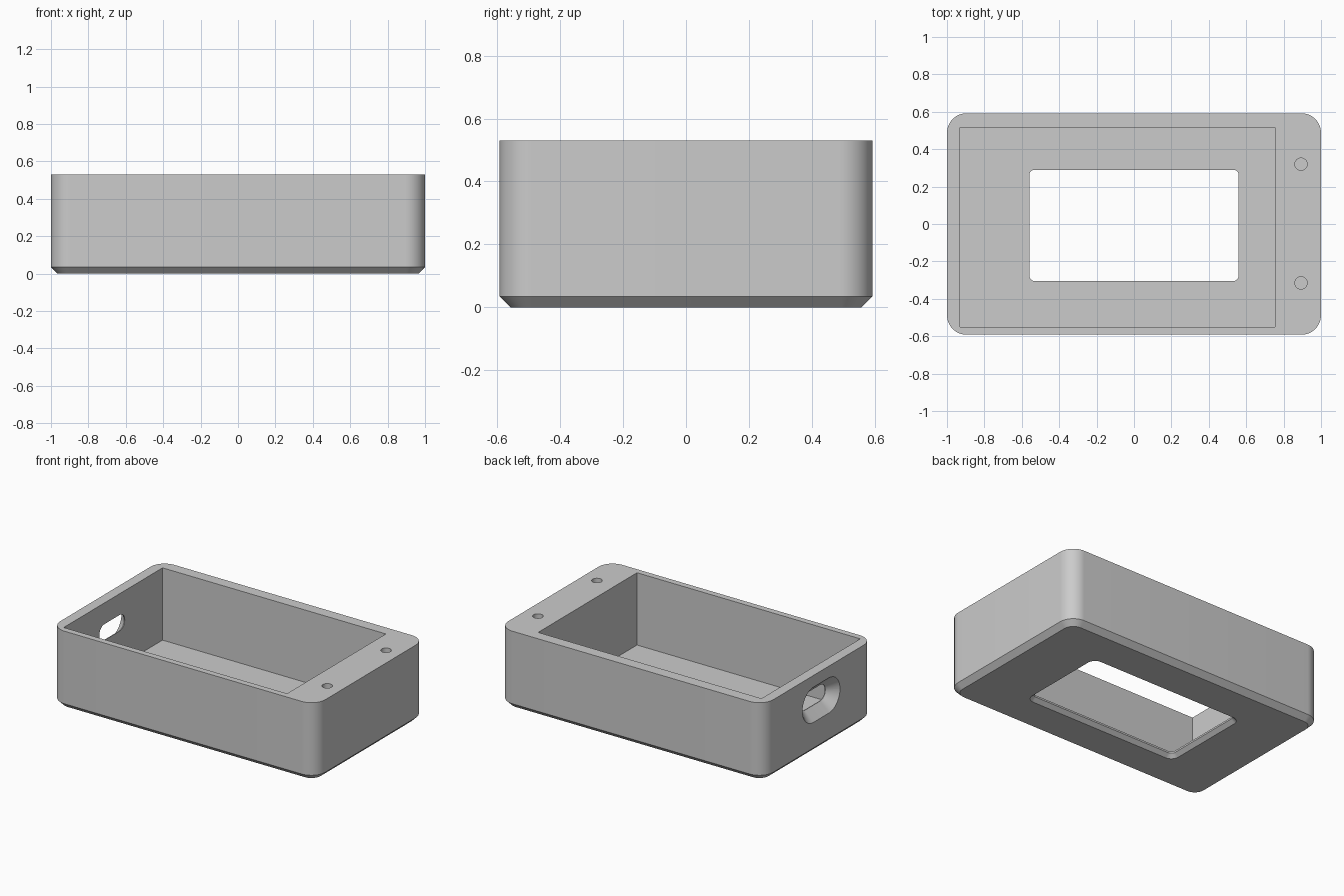
import bpy
import bmesh
from math import cos, sin, pi, radians
from mathutils import Matrix

cube = bpy.data.objects.get("Cube")
if cube:
    bpy.data.objects.remove(cube, do_unlink=True)

grey = bpy.data.materials.new("light grey plastic")
grey.use_nodes = True
colour = (0.6, 0.6, 0.6, 1)
grey.diffuse_color = colour
grey.node_tree.nodes["Principled BSDF"].inputs["Base Color"].default_value = colour

HEIGHT = 0.53
FLOOR = 0.037


def rounded_rect(x0, x1, y0, y1, r, steps=14):
    """Counter-clockwise outline with rounded corners."""
    corners = [(x1 - r, y1 - r), (x0 + r, y1 - r), (x0 + r, y0 + r), (x1 - r, y0 + r)]
    if r == 0:
        return corners
    pts = []
    for q, (cx, cy) in enumerate(corners):
        for i in range(steps + 1):
            a = (q + i / steps) * pi / 2
            pts.append((cx + r * cos(a), cy + r * sin(a)))
    return pts


def loft(name, sections, matrix=Matrix()):
    """Closed solid through (outline, z) sections, listed from low to high."""
    bm = bmesh.new()
    rings = [[bm.verts.new((x, y, z)) for x, y in outline] for outline, z in sections]
    n = len(rings[0])
    for low, high in zip(rings, rings[1:]):
        for i in range(n):
            j = (i + 1) % n
            bm.faces.new((low[i], low[j], high[j], high[i]))
    bm.faces.new(rings[0][::-1])
    bm.faces.new(rings[-1])
    bmesh.ops.remove_doubles(bm, verts=bm.verts, dist=1e-5)
    bm.transform(matrix)
    bmesh.ops.recalc_face_normals(bm, faces=bm.faces)
    mesh = bpy.data.meshes.new(name)
    bm.to_mesh(mesh)
    bm.free()
    mesh.materials.append(grey)
    obj = bpy.data.objects.new(name, mesh)
    bpy.context.collection.objects.link(obj)
    return obj


def grown_rect(x0, x1, y0, y1, r, d):
    return rounded_rect(x0 - d, x1 + d, y0 - d, y1 + d, r + d)


# Outer case with a chamfered bottom edge
outer = (-1, 1, -0.592, 0.592, 0.105)
body = loft("case_body", [(grown_rect(*outer, -0.035), 0),
                          (grown_rect(*outer, 0), 0.035),
                          (grown_rect(*outer, 0), HEIGHT)])

# Main cavity, open at the top
cavity = rounded_rect(-0.93, 0.755, -0.55, 0.515, 0)
cutters = [loft("cavity_cutter", [(cavity, FLOOR), (cavity, HEIGHT + 0.1)])]

# Display window through the floor, flared towards the underside
window = (-0.56, 0.56, -0.305, 0.29, 0.03)
cutters.append(loft("window_cutter", [(grown_rect(*window, 0.045), -0.02),
                                      (grown_rect(*window, 0), 0.025),
                                      (grown_rect(*window, 0), 0.1)]))

# Cable slot through the right end wall, tapering inwards
slot = (-0.166, 0.108, 0.275, 0.385, 0.0549)
to_end_wall = Matrix(((0, 0, 1, 0), (1, 0, 0, 0), (0, 1, 0, 0), (0, 0, 0, 1)))
cutters.append(loft("slot_cutter", [(grown_rect(*slot, 0.085), -1.02),
                                    (grown_rect(*slot, 0), -0.935),
                                    (grown_rect(*slot, 0), -0.88)], to_end_wall))

# Pair of blind screw holes in the thick end wall
for y in (-0.315, 0.32):
    r = 0.033
    hole = rounded_rect(0.893 - r, 0.893 + r, y - r, y + r, r * 0.9999, 8)
    cutters.append(loft("screw_hole_cutter", [(hole, 0.25), (hole, HEIGHT + 0.1)]))

# Cut the openings, then discard the helpers
bpy.ops.object.select_all(action='DESELECT')
bpy.context.view_layer.objects.active = body
body.select_set(True)
for cutter in cutters:
    cutter.hide_render = True
    mod = body.modifiers.new(cutter.name, 'BOOLEAN')
    mod.operation = 'DIFFERENCE'
    mod.solver = 'EXACT'
    mod.object = cutter
    bpy.ops.object.modifier_apply(modifier=mod.name)
    bpy.data.objects.remove(cutter, do_unlink=True)

bpy.ops.object.shade_smooth_by_angle(angle=radians(30))
